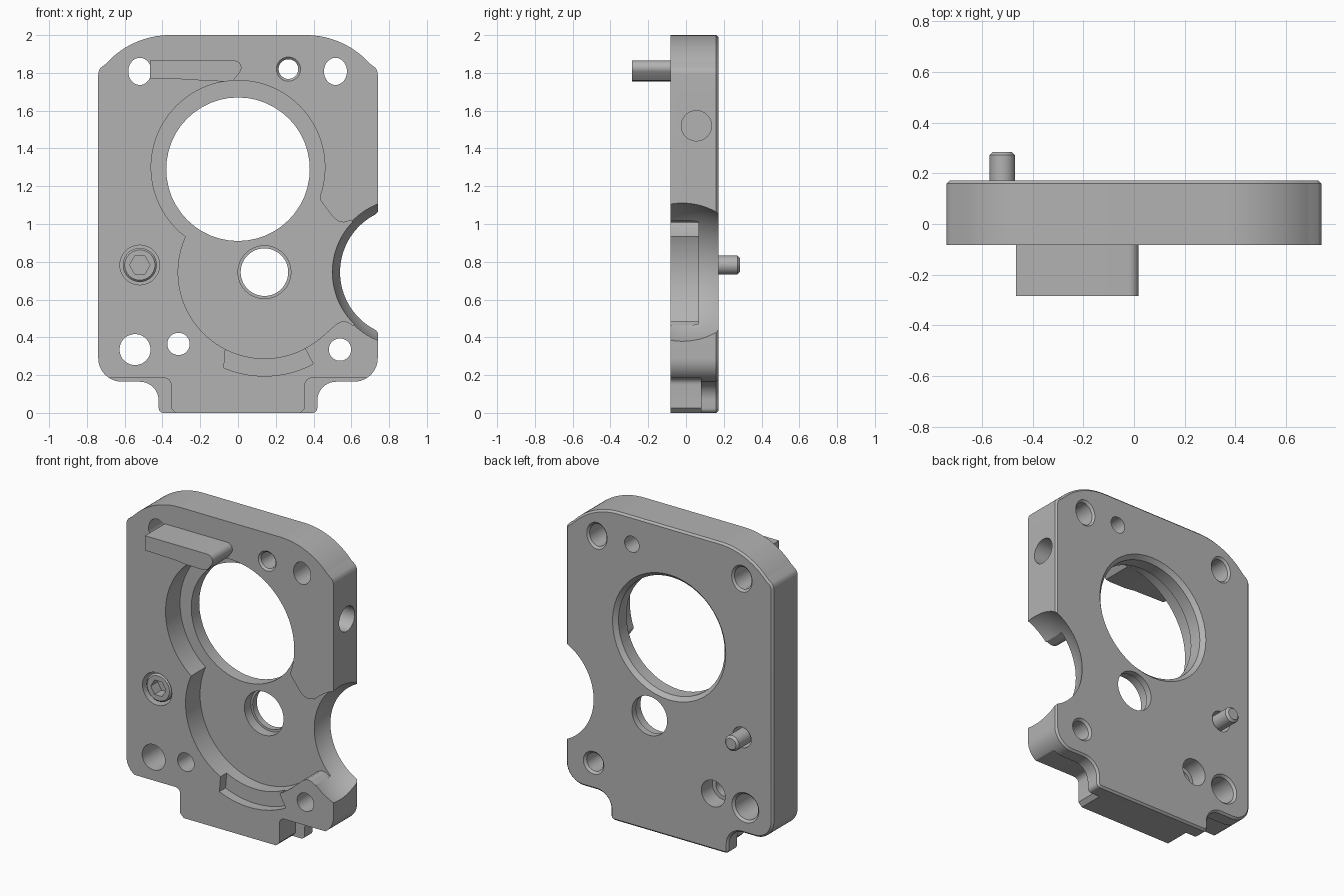
import bpy, bmesh, math

cube = bpy.data.objects.get("Cube")
if cube:
    bpy.data.objects.remove(cube)

grey = bpy.data.materials.new("machined_grey")
grey.use_nodes = True
grey.diffuse_color = (0.45, 0.45, 0.45, 1)
grey.node_tree.nodes["Principled BSDF"].inputs["Base Color"].default_value = (0.45, 0.45, 0.45, 1)

FRONT, BACK, FLOOR = -0.083, 0.172, 0.065
OUT_FRONT, OUT_BACK = FRONT - 0.1, BACK + 0.1


def finish(name, bm):
    bmesh.ops.recalc_face_normals(bm, faces=bm.faces)
    mesh = bpy.data.meshes.new(name)
    bm.to_mesh(mesh)
    bm.free()
    mesh.materials.append(grey)
    ob = bpy.data.objects.new(name, mesh)
    bpy.context.scene.collection.objects.link(ob)
    return ob


def arc(cx, cz, r, a0, a1, n=12):
    """Points on an arc in the x-z plane, angles in degrees."""
    angles = [math.radians(a0 + (a1 - a0) * i / n) for i in range(n + 1)]
    return [(cx + r * math.cos(a), cz + r * math.sin(a)) for a in angles]


def circle(cx, cz, r, n=48, stretch=1.0):
    return [(x, cz + (z - cz) * stretch) for x, z in arc(cx, cz, r, 0, 360, n)[:-1]]


def loft(name, rings, bevel_back=0):
    """Closed solid through rings given as (y, points)."""
    bm = bmesh.new()
    loops = [[bm.verts.new((x, y, z)) for x, z in pts] for y, pts in rings]
    n = len(loops[0])
    for a, b in zip(loops, loops[1:]):
        for i in range(n):
            j = (i + 1) % n
            bm.faces.new((a[i], a[j], b[j], b[i]))
    bm.faces.new(loops[0])
    bm.faces.new(loops[-1])
    bmesh.ops.recalc_face_normals(bm, faces=bm.faces)
    if bevel_back:
        last = set(loops[-1])
        edges = [e for e in bm.edges if all(v in last for v in e.verts)]
        bmesh.ops.bevel(bm, geom=edges, offset=bevel_back, segments=1, affect='EDGES')
    return finish(name, bm)


def prism(pts, y0, y1, name="cutter"):
    return loft(name, [(y0, pts), (y1, pts)])


def turned(name, x, z, profile, n=48):
    """Round part along y from (y, radius) pairs."""
    return loft(name, [(y, circle(x, z, r, n)) for y, r in profile])


def cut(target, cutter):
    mod = target.modifiers.new("cut", 'BOOLEAN')
    mod.operation, mod.solver, mod.object = 'DIFFERENCE', 'EXACT', cutter
    bpy.context.view_layer.update()
    result = target.evaluated_get(bpy.context.evaluated_depsgraph_get())
    mesh = bpy.data.meshes.new_from_object(result)
    target.modifiers.clear()
    target.data = mesh
    bpy.data.objects.remove(cutter)


def drill(x, z, profile):
    cut(plate, turned("cutter", x, z, profile))


def mirrored(pts):
    return [(-x, z) for x, z in pts]


# Plate outline: right half from the bottom up, then mirrored
half = (arc(0.395, 0.025, 0.025, -90, 0, 4)
        + arc(0.52, 0.065, 0.1, 180, 90, 10)
        + arc(0.615, 0.29, 0.125, -90, 0, 12)
        + arc(0.68, 1.79, 0.06, 0, 38, 5)
        + arc(0.36, 1.546, 0.454, 42, 90, 16))
outline = half + mirrored(half)[::-1]
plate = loft("plate", [(FRONT, outline), (BACK, outline)], bevel_back=0.012)

# Front step either side of the bottom tongue
step = ([(0.33, -0.1), (0.33, 0), (0.355, 0.025)] + arc(0.39, 0.15, 0.035, 180, 90, 6)
        + [(0.9, 0.185), (0.9, -0.1)])
for pts in (step, mirrored(step)):
    cut(plate, prism(pts, OUT_FRONT, 0.08))

# Shallow curved pocket under the lower recess
pocket = arc(0.14, 0.745, 0.55, -113, -62, 20) + arc(0.14, 0.745, 0.42, -62, -119, 16)
cut(plate, prism(pocket, OUT_FRONT, -0.02))

# Main recess: two overlapping discs and the opening to the side bite
cut(plate, prism(circle(0, 1.3, 0.46, 96), OUT_FRONT, FLOOR))
cut(plate, prism(circle(0.14, 0.745, 0.457, 96), OUT_FRONT, FLOOR))
upper = [(0.43, 1.17), (0.435, 1.13), (0.455, 1.1), (0.505, 1.035), (0.53, 1.015), (0.56, 1.008), (0.6, 1.02)]
lower = [(0.61, 0.462), (0.58, 0.482), (0.55, 0.485), (0.52, 0.47), (0.43, 0.39)]
cut(plate, prism([(0.2, 1.1)] + upper + [(0.7, 0.9), (0.7, 0.6)] + lower + [(0.2, 0.6)], OUT_FRONT, FLOOR))

# Rounded side bite
bm = bmesh.new()
bmesh.ops.create_uvsphere(bm, u_segments=96, v_segments=64, radius=0.393)
bmesh.ops.translate(bm, verts=bm.verts, vec=(0.883, -0.02, 0.745))
cut(plate, finish("cutter", bm))

# Large bore with rear chamfer, and stepped small bore
drill(0, 1.29, [(OUT_FRONT, 0.38), (BACK - 0.025, 0.38), (BACK, 0.405), (OUT_BACK, 0.405)])
drill(0.14, 0.745, [(OUT_FRONT, 0.14), (0.13, 0.14), (0.13, 0.126), (OUT_BACK, 0.126)])

# Upright oval holes in the upper corners
for x in (-0.52, 0.516):
    rings = [(OUT_FRONT, 0.061), (BACK - 0.012, 0.061), (BACK, 0.073), (OUT_BACK, 0.073)]
    cut(plate, loft("cutter", [(y, circle(x, 1.808, r, 40, 1.18)) for y, r in rings]))

# Round holes with a chamfer on the rear
for x, z, r in ((-0.545, 0.335, 0.082), (0.54, 0.335, 0.059)):
    drill(x, z, [(OUT_FRONT, r), (BACK - 0.014, r), (BACK, r + 0.014), (OUT_BACK, r + 0.014)])

# Rear counterbored hole and front countersunk threaded hole
drill(-0.315, 0.365, [(OUT_FRONT, 0.059), (0.06, 0.059), (0.06, 0.085), (OUT_BACK, 0.085)])
drill(0.267, 1.82, [(OUT_FRONT, 0.064), (FRONT, 0.064), (FRONT + 0.012, 0.052), (OUT_BACK, 0.052)])

# Blind hole in the right edge
bm = bmesh.new()
bmesh.ops.create_cone(bm, cap_ends=True, segments=40, radius1=0.08, radius2=0.08, depth=0.4)
for v in bm.verts:
    v.co = (v.co.z + 0.74, v.co.x + 0.055, v.co.y + 1.52)
cut(plate, finish("cutter", bm))

# Screw seat and socket screw
SX, SZ = -0.52, 0.783
drill(SX, SZ, [(OUT_FRONT, 0.105), (0.06, 0.105), (0.06, 0.066), (OUT_BACK, 0.066)])
screw = turned("socket_screw", SX, SZ, [
    (FRONT + 0.012, 0.08), (FRONT + 0.022, 0.09), (0.06, 0.09),
    (0.06, 0.05), (0.272, 0.05), (0.285, 0.036)])
cut(screw, prism(circle(SX, SZ, 0.054, 6), OUT_FRONT, 0.0))

# Projecting front rib with a rounded end
rib_shape = ([(-0.465, 1.77), (-0.24, 1.765), (-0.18, 1.757), (-0.06, 1.755), (-0.025, 1.76), (-0.008, 1.78)]
             + arc(-0.02, 1.827, 0.038, -30, 90, 10) + [(-0.465, 1.865)])
rib = prism(rib_shape, -0.285, FRONT + 0.005, "front_rib")

# Smooth curved walls, keep machined edges sharp
bpy.ops.object.select_all(action='DESELECT')
for ob in (plate, screw, rib):
    ob.select_set(True)
    bpy.context.view_layer.objects.active = ob
bpy.ops.object.shade_smooth_by_angle(angle=math.radians(25))
